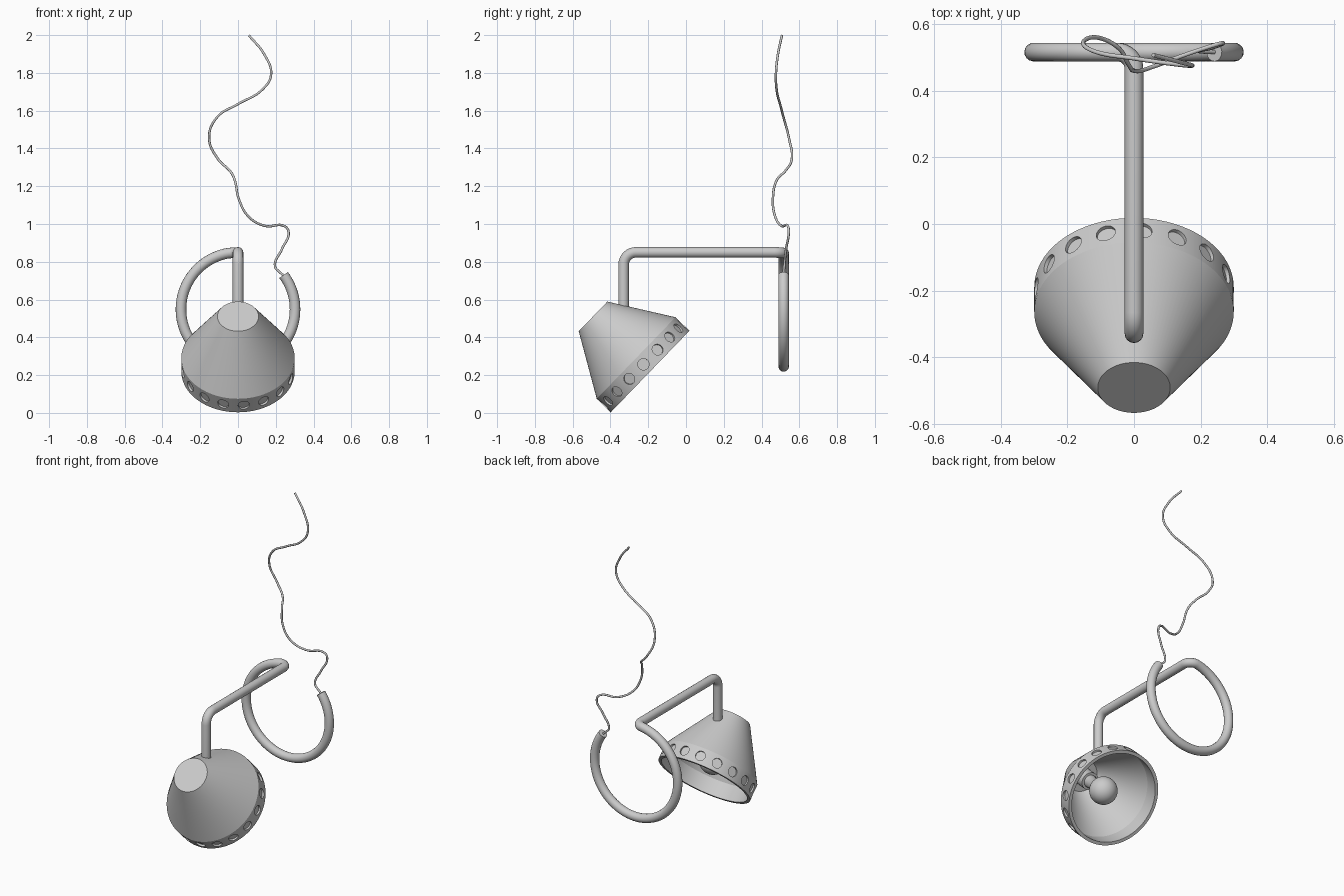
import bpy, bmesh
from math import sin, cos, pi, radians
from mathutils import Matrix, Vector

if "Cube" in bpy.data.objects:
    bpy.data.objects.remove(bpy.data.objects["Cube"])

# Shade frame: origin at rim centre, local +z runs up the axis to the small end
FRAME = Matrix.Translation((0, -0.19, 0.219)) @ Matrix.Rotation(radians(46), 4, 'X')


def finish(ob, angle=30):
    bpy.ops.object.select_all(action='DESELECT')
    ob.select_set(True)
    bpy.context.view_layer.objects.active = ob
    bpy.ops.object.shade_smooth_by_angle(angle=radians(angle))


def mesh_object(name, bm):
    bmesh.ops.recalc_face_normals(bm, faces=bm.faces)
    me = bpy.data.meshes.new(name)
    bm.to_mesh(me)
    bm.free()
    ob = bpy.data.objects.new(name, me)
    bpy.context.collection.objects.link(ob)
    return ob


def lathe(name, profile, seg=96):
    """Revolve (radius, z) points around the shade axis."""
    bm = bmesh.new()
    vs = [bm.verts.new((r, 0, z)) for r, z in profile]
    es = [bm.edges.new(p) for p in zip(vs, vs[1:])]
    bmesh.ops.spin(bm, geom=vs + es, cent=(0, 0, 0), axis=(0, 0, 1),
                   angle=2 * pi, steps=seg, use_duplicate=False)
    bmesh.ops.remove_doubles(bm, verts=bm.verts, dist=1e-5)
    ob = mesh_object(name, bm)
    ob.matrix_world = FRAME
    return ob


def tube(name, points, radius, kind='POLY', sides=6):
    cu = bpy.data.curves.new(name, 'CURVE')
    cu.dimensions = '3D'
    cu.bevel_depth = radius
    cu.bevel_resolution = sides
    cu.use_fill_caps = True
    cu.resolution_u = 8
    sp = cu.splines.new(kind)
    if kind == 'POLY':
        sp.points.add(len(points) - 1)
        for p, co in zip(sp.points, points):
            p.co = (*co, 1)
    else:
        sp.bezier_points.add(len(points) - 1)
        for p, co in zip(sp.bezier_points, points):
            p.co = co
            p.handle_left_type = p.handle_right_type = 'AUTO'
    ob = bpy.data.objects.new(name, cu)
    bpy.context.collection.objects.link(ob)
    bpy.ops.object.select_all(action='DESELECT')
    ob.select_set(True)
    bpy.context.view_layer.objects.active = ob
    bpy.ops.object.convert(target='MESH')
    ob = bpy.context.view_layer.objects.active
    finish(ob, 40)
    return ob


# Lamp shade: closed-top cone, straight band, hollow inside
shade = lathe("lamp_shade", [(0, 0.42), (0.109, 0.42), (0.3, 0.103), (0.3, 0),
                             (0.28, 0), (0.28, 0.1), (0.098, 0.4), (0, 0.4)])

# Ring of round recesses in the band
N = 17
bm = bmesh.new()
for i in range(N):
    a = radians(4.7) + 2 * pi * i / N
    d = Vector((sin(a), cos(a), 0))
    m = Matrix.Translation(d * 0.313 + Vector((0, 0, 0.052))) @ \
        d.to_track_quat('Z', 'Y').to_matrix().to_4x4()
    bmesh.ops.create_cone(bm, cap_ends=True, segments=24, radius1=0.03,
                          radius2=0.03, depth=0.05, matrix=m)
cutter = mesh_object("hole_cutter", bm)
cutter.matrix_world = FRAME
cutter.hide_render = True
mod = shade.modifiers.new("holes", 'BOOLEAN')
mod.object = cutter
mod.operation = 'DIFFERENCE'
mod.solver = 'EXACT'
bpy.context.view_layer.objects.active = shade
bpy.ops.object.modifier_apply(modifier=mod.name)
bpy.data.objects.remove(cutter)
finish(shade)

# Bulb socket
finish(lathe("bulb_socket", [(0, 0.405), (0.055, 0.405), (0.055, 0.3), (0, 0.3)], 32))

# Bulb: neck flowing into a sphere
R, ZC = 0.085, 0.13
globe = [(R * sin(t), ZC + R * cos(t))
         for t in [radians(28 + 152 * k / 16) for k in range(16)]]
finish(lathe("bulb", [(0, 0.31), (0.04, 0.31)] + globe + [(0, ZC - R)], 32), 60)

# Arm: vertical drop, bend, horizontal bar, then an open wall ring
path = [(0, -0.33, 0.555)]
for k in range(9):
    a = pi / 2 * k / 8
    path.append((0, -0.265 - 0.065 * cos(a), 0.785 + 0.065 * sin(a)))
for k in range(9):
    a = pi / 2 * k / 8
    path.append((-0.05 + 0.05 * cos(a), 0.467 + 0.05 * sin(a), 0.85 - 0.004 * k / 8))
for k in range(1, 73):
    a = radians(99.5 + (397 - 99.5) * k / 72)
    path.append((0.302 * cos(a), 0.517, 0.548 + 0.302 * sin(a)))
tube("arm_and_ring", path, 0.028)

# Loose hanging cable
cable = [(0.25, 0.517, 0.72), (0.218, 0.518, 0.748), (0.196, 0.52, 0.775),
         (0.233, 0.53, 0.868), (0.268, 0.544, 0.955), (0.249, 0.54, 0.987),
         (0.143, 0.505, 0.99), (0.058, 0.473, 1.037), (0.005, 0.46, 1.13),
         (-0.018, 0.482, 1.235), (-0.042, 0.525, 1.28), (-0.106, 0.56, 1.344),
         (-0.153, 0.545, 1.455), (-0.11, 0.516, 1.566), (0, 0.498, 1.635),
         (0.127, 0.48, 1.71), (0.175, 0.476, 1.79), (0.138, 0.487, 1.9),
         (0.058, 0.508, 1.998)]
tube("cable", cable, 0.0065, 'BEZIER', 3)
